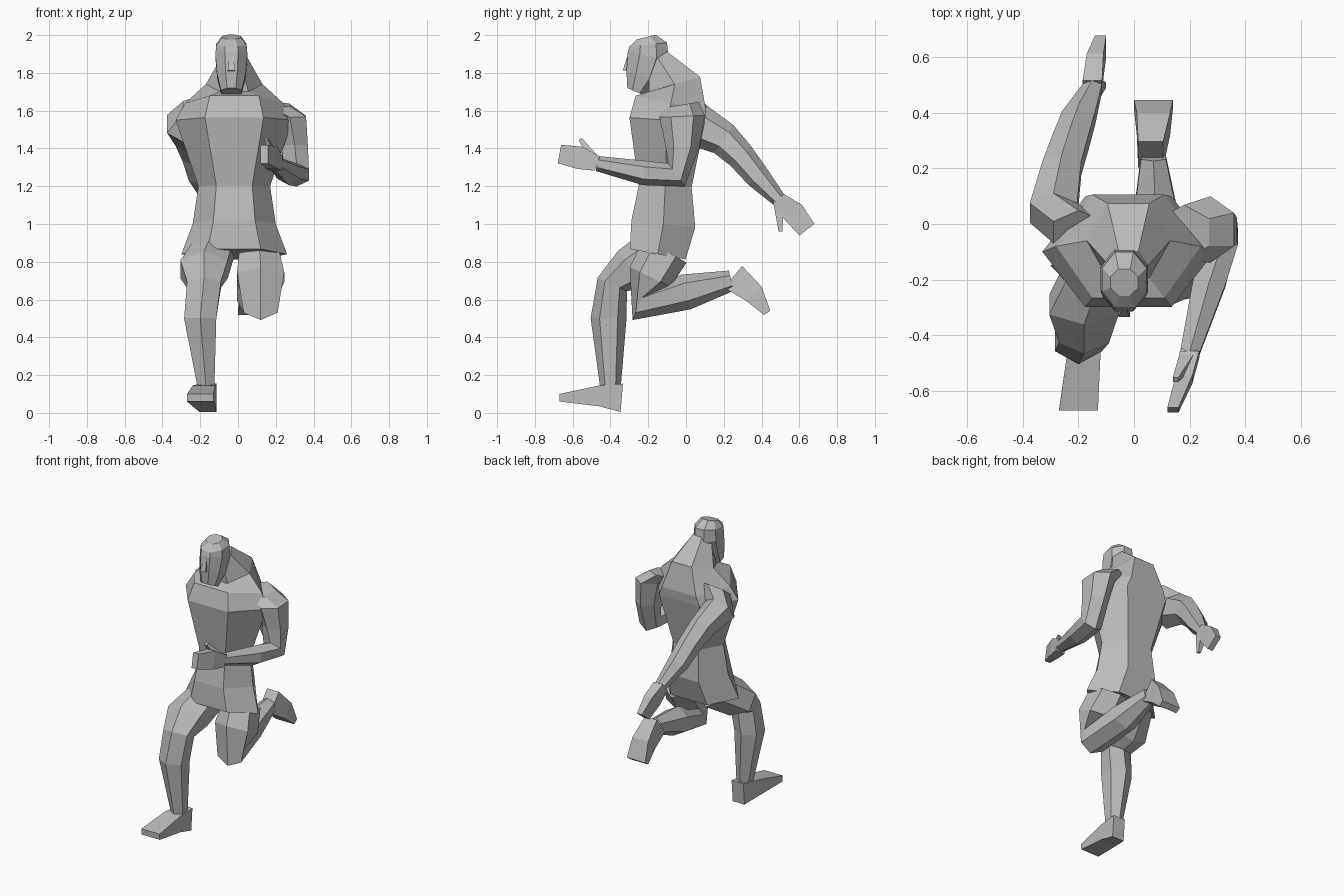
import bpy, bmesh, math
from mathutils import Vector

cube = bpy.data.objects.get("Cube")
if cube:
    bpy.data.objects.remove(cube)

grey = (0.5, 0.5, 0.5, 1)
stone = bpy.data.materials.new("stone grey")
stone.use_nodes = True
stone.diffuse_color = grey
stone.node_tree.nodes["Principled BSDF"].inputs["Base Color"].default_value = grey


def outline(sides, pointed):
    """Regular polygon stretched to the unit square, with pointed or flat flanks."""
    turn = 0 if pointed else math.pi / sides
    angles = [turn + math.tau * i / sides for i in range(sides)]
    points = [Vector((math.cos(a), math.sin(a))) for a in angles]
    wide = max(p.x for p in points)
    deep = max(p.y for p in points)
    return [(p.x / wide, p.y / deep) for p in points]


def add_object(name, bm):
    bmesh.ops.recalc_face_normals(bm, faces=bm.faces)
    mesh = bpy.data.meshes.new(name)
    bm.to_mesh(mesh)
    bm.free()
    mesh.materials.append(stone)
    bpy.context.collection.objects.link(bpy.data.objects.new(name, mesh))


def tube(name, path, depths, widths=None, sides=6, pointed=False):
    """Faceted tube whose rings stand square to the path as seen from the side."""
    bm = bmesh.new()
    path = [Vector(point) for point in path]
    last = len(path) - 1
    rings = []
    for i, (joint, depth, width) in enumerate(zip(path, depths, widths or depths)):
        along = path[min(i + 1, last)] - path[max(i - 1, 0)]
        across = Vector((0, along.z, -along.y)).normalized() * depth
        ring = [bm.verts.new(joint + across * v + Vector((width * u, 0, 0)))
                for u, v in outline(sides, pointed)]
        rings.append(ring)
    for lower, upper in zip(rings, rings[1:]):
        for i in range(sides):
            bm.faces.new((lower[i - 1], lower[i], upper[i], upper[i - 1]))
    bm.faces.new(rings[0])
    bm.faces.new(rings[last])
    add_object(name, bm)


def column(name, middle, rows, sides, pointed=False):
    """Upright body part from rows of (y, z, half width, half depth)."""
    path = [(middle, y, z) for y, z, width, depth in rows]
    widths = [row[2] for row in rows]
    depths = [row[3] for row in rows]
    tube(name, path, depths, widths, sides, pointed)


# Torso: flared tunic hem, hips, waist, chest, shoulders, nape and neck
column("torso", -.02, [
    (-.15, .84, .28, .15),
    (-.12, 1, .22, .17),
    (-.11, 1.2, .19, .14),
    (-.1, 1.55, .31, .2),
    (-.08, 1.64, .26, .19),
    (-.06, 1.74, .15, .14),
    (-.15, 1.88, .07, .06)], sides=6, pointed=True)

# Head: square beard, jaw, brow, crown and top
column("head", -.035, [
    (-.265, 1.7, .055, .05),
    (-.23, 1.78, .075, .09),
    (-.2, 1.89, .085, .11),
    (-.2, 1.95, .08, .1),
    (-.21, 1.99, .05, .05)], sides=8)
column("nose", -.035, [
    (-.31, 1.81, .02, .025),
    (-.3, 1.89, .01, .01)], sides=4)


# Limbs share their thicknesses; each side has its own pose
def arm(side, collar, shoulder, biceps, elbow, forearm, wrist, palm, fingertips, thumb_tip):
    tube(side + "_arm", [collar, shoulder, biceps, elbow, forearm, wrist],
         depths=(.1, .12, .09, .075, .065, .04),
         widths=(.09, .085, .07, .065, .06, .035))
    tube(side + "_hand", [wrist, palm, fingertips],
         depths=(.04, .06, .05), widths=(.035, .03, .02), sides=4)
    tube(side + "_thumb", [wrist, thumb_tip], depths=(.03, .01), sides=4)


def leg(side, hip, thigh, knee, shin, ankle, heel, ball, toes):
    tube(side + "_leg", [hip, thigh, knee, shin, ankle],
         depths=(.13, .12, .085, .095, .055),
         widths=(.1, .125, .09, .085, .045))
    tube(side + "_foot", [heel, ball, toes],
         depths=(.075, .055, .02), widths=(.045, .06, .07), sides=4)


# Left arm bent forward, right arm swung back
arm("left",
    collar=(.18, -.03, 1.63),
    shoulder=(.275, -.02, 1.57),
    biceps=(.3, -.02, 1.41),
    elbow=(.31, -.05, 1.26),
    forearm=(.27, -.22, 1.27),
    wrist=(.2, -.47, 1.32),
    palm=(.18, -.56, 1.35),
    fingertips=(.14, -.67, 1.37),
    thumb_tip=(.15, -.56, 1.45))
arm("right",
    collar=(-.2, -.03, 1.62),
    shoulder=(-.29, .04, 1.53),
    biceps=(-.26, .2, 1.45),
    elbow=(-.23, .29, 1.36),
    forearm=(-.2, .38, 1.25),
    wrist=(-.15, .49, 1.13),
    palm=(-.14, .57, 1.06),
    fingertips=(-.12, .64, .97),
    thumb_tip=(-.11, .5, .96))

# Right leg planted in front, left leg folded behind
leg("right",
    hip=(-.12, -.12, .88),
    thigh=(-.18, -.29, .76),
    knee=(-.18, -.39, .68),
    shin=(-.2, -.41, .5),
    ankle=(-.17, -.4, .14),
    heel=(-.16, -.34, .08),
    ball=(-.18, -.46, .09),
    toes=(-.2, -.67, .08))
leg("left",
    hip=(.11, -.11, .86),
    thigh=(.12, -.19, .72),
    knee=(.12, -.25, .57),
    shin=(.08, 0, .64),
    ankle=(.07, .24, .7),
    heel=(.06, .25, .72),
    ball=(.07, .36, .63),
    toes=(.07, .43, .53))
